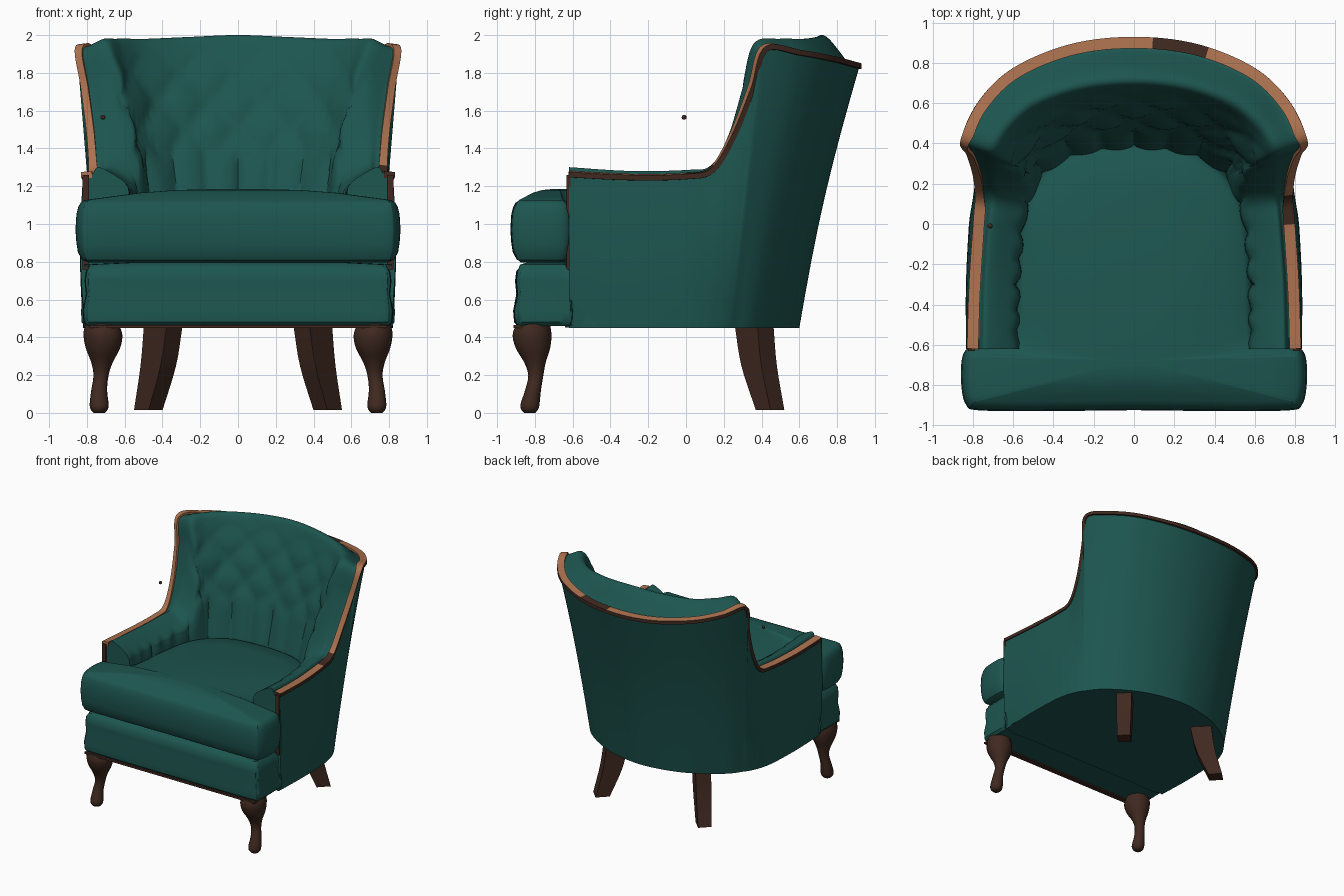
import bpy, bmesh, math
from mathutils import Vector

cube = bpy.data.objects.get("Cube")
if cube:
    bpy.data.objects.remove(cube, do_unlink=True)


def material(name, rgb):
    mat = bpy.data.materials.new(name)
    mat.use_nodes = True
    mat.diffuse_color = (*rgb, 1)
    bsdf = mat.node_tree.nodes["Principled BSDF"]
    bsdf.inputs["Base Color"].default_value = (*rgb, 1)
    bsdf.inputs["Roughness"].default_value = 0.8
    return mat


TEAL = material("teal_fabric", (0.0125, 0.092, 0.08))
WOOD = material("dark_wood", (0.05, 0.022, 0.014))
COPPER = material("copper_trim", (0.42, 0.17, 0.08))


def lerp(a, b, t):
    return a + (b - a) * t


def spline(points, sub):
    """Smooth open curve through points of any dimension."""
    pts = [Vector(p) for p in points]
    pts = [pts[0] * 2 - pts[1]] + pts + [pts[-1] * 2 - pts[-2]]
    out = []
    for a, b, c, d in zip(pts, pts[1:], pts[2:], pts[3:]):
        for k in range(sub):
            t = k / sub
            out.append(b + (c - a) * (t / 2) + (a * 2 - b * 5 + c * 4 - d) * (t * t / 2)
                       + (b * 3 - a - c * 3 + d) * (t ** 3 / 2))
    return out + [pts[-2]]


def loft(name, rings, mats, angle=40):
    """Closed rings joined in order, with both ends capped."""
    n = len(rings[0])
    verts = [tuple(p) for ring in rings for p in ring]
    faces = []
    for i in range(len(rings) - 1):
        for j in range(n):
            k = (j + 1) % n
            faces.append((i * n + j, i * n + k, (i + 1) * n + k, (i + 1) * n + j))
    faces.append(tuple(range(n)))
    faces.append(tuple(range(len(verts) - n, len(verts))))
    mesh = bpy.data.meshes.new(name)
    mesh.from_pydata(verts, [], faces)
    bm = bmesh.new()
    bm.from_mesh(mesh)
    bmesh.ops.recalc_face_normals(bm, faces=bm.faces)
    bm.to_mesh(mesh)
    bm.free()
    obj = bpy.data.objects.new(name, mesh)
    bpy.context.collection.objects.link(obj)
    for mat in mats:
        mesh.materials.append(mat)
    bpy.ops.object.select_all(action="DESELECT")
    obj.select_set(True)
    bpy.context.view_layer.objects.active = obj
    bpy.ops.object.shade_smooth_by_angle(angle=math.radians(angle))
    return obj


def box(name, center, size, mat):
    (x, y, z), (a, b, c) = center, (s / 2 for s in size)
    ring = [(x - a, y - b), (x + a, y - b), (x + a, y + b), (x - a, y + b)]
    return loft(name, [[(*p, z + s) for p in ring] for s in (-c, c)], [mat])


def slab(name, half, inset_rings, crown_rings, center, mat, sub=5):
    """Upholstered block: mirrored outline, inset rings up the side, crowned top."""
    outline = spline(half + [(-x, y) for x, y in half[-2::-1]], sub)[:-1]
    normals = []
    for i, p in enumerate(outline):
        t = outline[(i + 1) % len(outline)] - outline[i - 1]
        normals.append(Vector((t.y, -t.x)).normalized())
    rings = [[(*(p - n * d), z) for p, n in zip(outline, normals)] for d, z in inset_rings]
    c = Vector(center)
    last = [Vector(p[:2]) for p in rings[-1]]
    rings += [[(*c.lerp(p, s), z) for p in last] for s, z in crown_rings]
    return loft(name, rings, [mat])


# Stations along one half of the shell, from arm front to back centre:
# bottom x y, rim x y z, padding peak z, inner seat x y, depth of the padding roll
HALF = [
    (.81, -.62, .82, -.62, 1.265, 1.30, .58, -.62, .85),
    (.82, -.30, .81, -.30, 1.25, 1.28, .575, -.30, .85),
    (.81, -.02, .79, 0, 1.255, 1.285, .55, 0, .85),
    (.79, .10, .78, .14, 1.29, 1.31, .51, .12, .84),
    (.765, .17, .79, .25, 1.47, 1.48, .49, .19, .74),
    (.74, .22, .82, .35, 1.72, 1.74, .47, .23, .58),
    (.71, .26, .85, .42, 1.93, 1.955, .45, .25, .53),
    (.64, .35, .76, .61, 1.91, 1.98, .41, .28, .51),
    (.49, .46, .59, .77, 1.88, 1.98, .33, .33, .51),
    (.28, .555, .31, .885, 1.85, 1.99, .18, .365, .51),
    (0, .60, 0, .92, 1.84, 2.0, 0, .38, .51),
]
flip = (-1, 1, -1, 1, 1, 1, -1, 1, 1)
STATIONS = spline(HALF + [tuple(a * b for a, b in zip(s, flip)) for s in HALF[-2::-1]], 10)


def tuft(p):
    """Diamond pillows high on the back, vertical channels lower down."""
    a = math.atan2(p.x, p.y + 0.4) / 0.3
    b = p.z / 0.3
    diamond = abs(math.sin(math.pi * (a + b)) * math.sin(math.pi * (a - b))) ** 0.6
    channel = abs(math.sin(math.pi * a * 1.5)) ** 0.6
    return 0.03 * lerp(channel, diamond, min(max((p.z - 1.32) / 0.1, 0), 1)) - 0.015


# Shell with padded arms and tufted back
rings, rim = [], []
for bx, by, tx, ty, tz, peak, ix, iy, roll in STATIONS:
    bottom, top, seat = Vector((bx, by, .45)), Vector((tx, ty, tz)), Vector((ix, iy, 1.05))
    w = min(max((tz - 1.27) / 0.55, 0), 1)
    d = Vector((ix - tx, iy - ty, 0))
    inward = d.normalized()

    def at(f, z):
        return Vector((tx + d.x * f, ty + d.y * f, z))

    # Arm sides swell out a little, the back curves in
    swell = lerp(.02, -.025, abs(inward.y))
    ring = [bottom.lerp(top, k / 8) - inward * (swell * math.sin(math.pi * k / 8))
            for k in range(9)]
    pad = spline([top + inward * .05, at(.36, peak), at(roll, peak - lerp(.07, .12, w)),
                  at(lerp(.97, .77, w), lerp(1.15, 1.5, w)), seat], 10)
    for k, p in enumerate(pad):
        ramp = min(max((k - 17) / 8, 0), 1)
        ring.append(p + inward * (tuft(p) * ramp))
    ring.append(Vector((ix, iy, .5)))
    rings.append(ring)
    rim.append((top, -inward))
loft("padded_shell", rings, [TEAL], 50)

# Trim strip along the rim of the arms and back, narrower up the wings
rings = []
for i, (p, out) in enumerate(rim):
    t = (rim[min(i + 1, len(rim) - 1)][0] - rim[max(i - 1, 0)][0]).normalized()
    n = (out - t * out.dot(t)).normalized()
    b = n.cross(t)
    inner = -.048 + .018 * abs(t.z)
    rings.append([p + n * u + b * v for u, v in
                  ((.01, -.018), (.01, .01), (inner, .016), (inner, -.022))])
trim = loft("rim_trim", rings, [WOOD, COPPER], 30)
# Copper on the top and inner faces, with worn dark stretches on the left side
for i, face in enumerate(trim.data.polygons):
    x, y, z = face.center
    worn = (.1 < x < .35 and y > .7) or (x > 0 and 0 < y < .14)
    if len(face.vertices) == 4 and i % 4 in (1, 2) and not worn:
        face.material_index = 1

# Trim down the arm fronts and under the front rail
for side, x in (("left", .807), ("right", -.807)):
    box(side + "_arm_front_trim", (x, -.622, 1.01), (.034, .02, .5), WOOD)
box("front_rail_trim", (0, -.89, .457), (1.58, .045, .016), WOOD)

# Base platform
base = [(0, -.64), (.5, -.64), (.8, -.62)] + [s[:2] for s in HALF[1:]]
slab("base_platform", base, [(.01, .453), (.01, .8)], [], (0, 0), TEAL, 3)

# Front rail
rail = [(0, -.91), (.5, -.91), (.76, -.905), (.80, -.89), (.815, -.85),
        (.815, -.64), (.79, -.6), (.4, -.58), (0, -.58)]
slab("front_rail", rail,
     [(.02, .46), (0, .48), (-.005, .54), (.012, .63), (.005, .7), (.012, .75), (.04, .785)],
     [(.6, .8)], (0, -.75), TEAL)

# Seat cushion, widened in front of the arms
cushion = [(0, -.92), (.5, -.925), (.78, -.92), (.83, -.895), (.85, -.83), (.855, -.72),
           (.84, -.64), (.79, -.61), (.64, -.59), (.6, -.5), (.59, -.2), (.56, .05),
           (.48, .22), (.32, .35), (.16, .39), (0, .4)]
seat = slab("seat_cushion", cushion,
            [(.07, .795), (.03, .81), (.008, .85), (0, .9), (-.005, .97), (0, 1.05),
             (.01, 1.09), (.022, 1.112), (.045, 1.127)],
            [(.85, 1.143), (.65, 1.165), (.4, 1.18), (.15, 1.185)], (0, -.68), TEAL)
# The seat sinks towards the back
for v in seat.data.vertices:
    if v.co.z > 1:
        v.co.z -= .05 * max(0, v.co.y + .6)

# Legs: curved turned front legs and splayed square back legs
PROFILE = [(.72, -.81, .47, .09), (.715, -.815, .41, .103), (.715, -.81, .34, .09),
           (.72, -.80, .27, .058), (.725, -.795, .2, .04), (.735, -.81, .12, .042),
           (.735, -.825, .05, .05), (.735, -.828, .02, .046), (.735, -.828, 0, .03)]
for side, m in (("left", 1), ("right", -1)):
    rings = []
    for x, y, z, r in spline(PROFILE, 3):
        angles = [k * math.tau / 16 for k in range(16)]
        rings.append([(m * (x + r * math.cos(a)), y + r * math.sin(a), z) for a in angles])
    loft(side + "_front_leg", rings, [WOOD], 60)

    rings = []
    for x, y, z, along, across in spline([(.395, .36, .47, .085, .06), (.422, .387, .25, .075, .058),
                                          (.475, .445, .015, .055, .052)], 4):
        u, v = Vector((1, 1)).normalized(), Vector((-1, 1)).normalized()
        corners = [Vector((x, y)) + u * along * a + v * across * b
                   for a, b in ((1, 1), (-1, 1), (-1, -1), (1, -1))]
        rings.append([(m * c.x, c.y, z) for c in corners])
    loft(side + "_back_leg", rings, [WOOD], 30)

# Small loose button beside the right wing
bpy.ops.mesh.primitive_uv_sphere_add(segments=12, ring_count=8, radius=.013,
                                     location=(-.715, -.01, 1.565))
button = bpy.context.object
button.name = "loose_button"
button.data.materials.append(WOOD)
